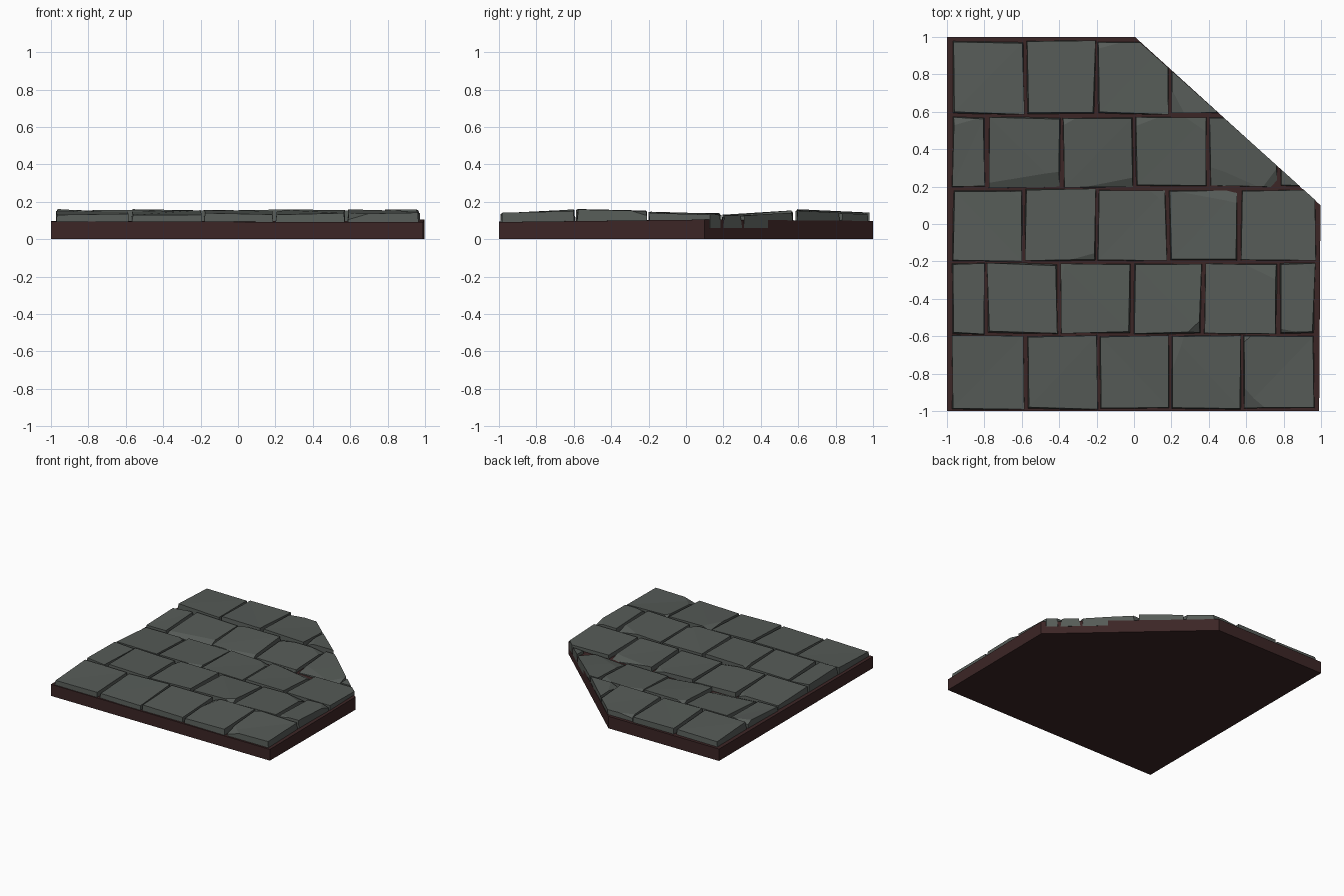
import bpy, bmesh, random
from mathutils import Vector

if "Cube" in bpy.data.objects:
    bpy.data.objects.remove(bpy.data.objects["Cube"])

random.seed(7)


def material(name, rgb):
    m = bpy.data.materials.new(name)
    m.diffuse_color = (*rgb, 1)
    m.use_nodes = True
    m.node_tree.nodes["Principled BSDF"].inputs["Base Color"].default_value = m.diffuse_color
    return m


STONE = material("grey green stone", (0.093, 0.105, 0.096))
EARTH = material("dark red brown mortar", (0.045, 0.019, 0.019))


def finish(bm, name, mat):
    bmesh.ops.recalc_face_normals(bm, faces=bm.faces)
    me = bpy.data.meshes.new(name)
    bm.to_mesh(me)
    bm.free()
    me.materials.append(mat)
    ob = bpy.data.objects.new(name, me)
    bpy.context.collection.objects.link(ob)
    return ob


def prism(bottom, top):
    """Closed solid between two matching loops."""
    bm = bmesh.new()
    lo = [bm.verts.new(p) for p in bottom]
    hi = [bm.verts.new(p) for p in top]
    n = len(lo)
    bm.faces.new(lo[::-1])
    bm.faces.new(hi)
    for i in range(n):
        bm.faces.new((lo[i], lo[(i + 1) % n], hi[(i + 1) % n], hi[i]))
    return bm


def slice_off(bm, co, no):
    """Cut away everything on the normal side of a plane and cap the cut."""
    geom = bm.verts[:] + bm.edges[:] + bm.faces[:]
    res = bmesh.ops.bisect_plane(bm, geom=geom, plane_co=co, plane_no=no,
                                 clear_outer=True, dist=1e-5)
    edges = [e for e in res["geom_cut"]
             if isinstance(e, bmesh.types.BMEdge) and e.is_boundary]
    if edges:
        bmesh.ops.holes_fill(bm, edges=edges)


# Mortar base: square slab with the back right corner cut off
outline = [(-1, -1, .095), (.99, -1, .092), (.997, .1, .105), (.005, 1, .098), (-1, 1, .098)]
base = prism([(x, y, 0) for x, y, z in outline], outline)
bmesh.ops.triangulate(base, faces=[f for f in base.faces if f.normal.z > .5 or len(f.verts) > 4])
finish(base, "mortar_base", EARTH)

# Paving rows: y start, y end, height at front, height at back, joints along x
rows = [
    (-.99, -.597, .136, .154, (-.98, -.58, -.19, .195, .58, .97)),
    (-.588, -.208, .155, .147, (-.98, -.79, -.40, -.01, .37, .77, .975)),
    (-.20, .187, .141, .133, (-.98, -.59, -.20, .18, .565, .975)),
    (.196, .575, .125, .147, (-.98, -.785, -.385, 0, .395, .77, 1.0)),
    (.588, .98, .155, .138, (-.98, -.58, -.20, .19, .6)),
]
cut_co, cut_no = Vector((0, 1, 0)), Vector((.9, 1, 0)).normalized()


def paving_stone(x0, x1, y0, y1, z0, z1, name):
    j = lambda a: random.uniform(-a, a)
    corners = [(x0 + .006, y0, z0), (x1 - .006, y0, z0), (x1 - .006, y1, z1), (x0 + .006, y1, z1)]
    cx, cy = (x0 + x1) / 2, (y0 + y1) / 2
    bottom, top = [], []
    for x, y, z in corners:
        x, y = x + j(.005), y + j(.005)
        bottom.append((x, y, .06))
        inset = random.uniform(.0, .012)
        top.append((x - inset * (1 if x > cx else -1), y - inset * (1 if y > cy else -1), z + j(.007)))
    bm = prism(bottom, top)
    bm.normal_update()
    bmesh.ops.triangulate(bm, faces=[f for f in bm.faces if f.normal.z > .5])
    # one or two chipped corners
    for i in random.sample(range(4), random.choice((0, 1, 1, 2))):
        p = Vector(top[i])
        sx, sy = (1 if p.x > cx else -1), (1 if p.y > cy else -1)
        no = Vector((sx * random.uniform(.05, .7), sy * random.uniform(.05, .7), 1.2)).normalized()
        slice_off(bm, p - no * random.uniform(.01, .028), no)
    # trim to the slanted corner
    slice_off(bm, cut_co, cut_no)
    finish(bm, name, STONE)


for r, (y0, y1, z0, z1, joints) in enumerate(rows):
    for c in range(len(joints) - 1):
        paving_stone(joints[c], joints[c + 1], y0, y1, z0, z1, f"paving_stone_{r + 1}_{c + 1}")
